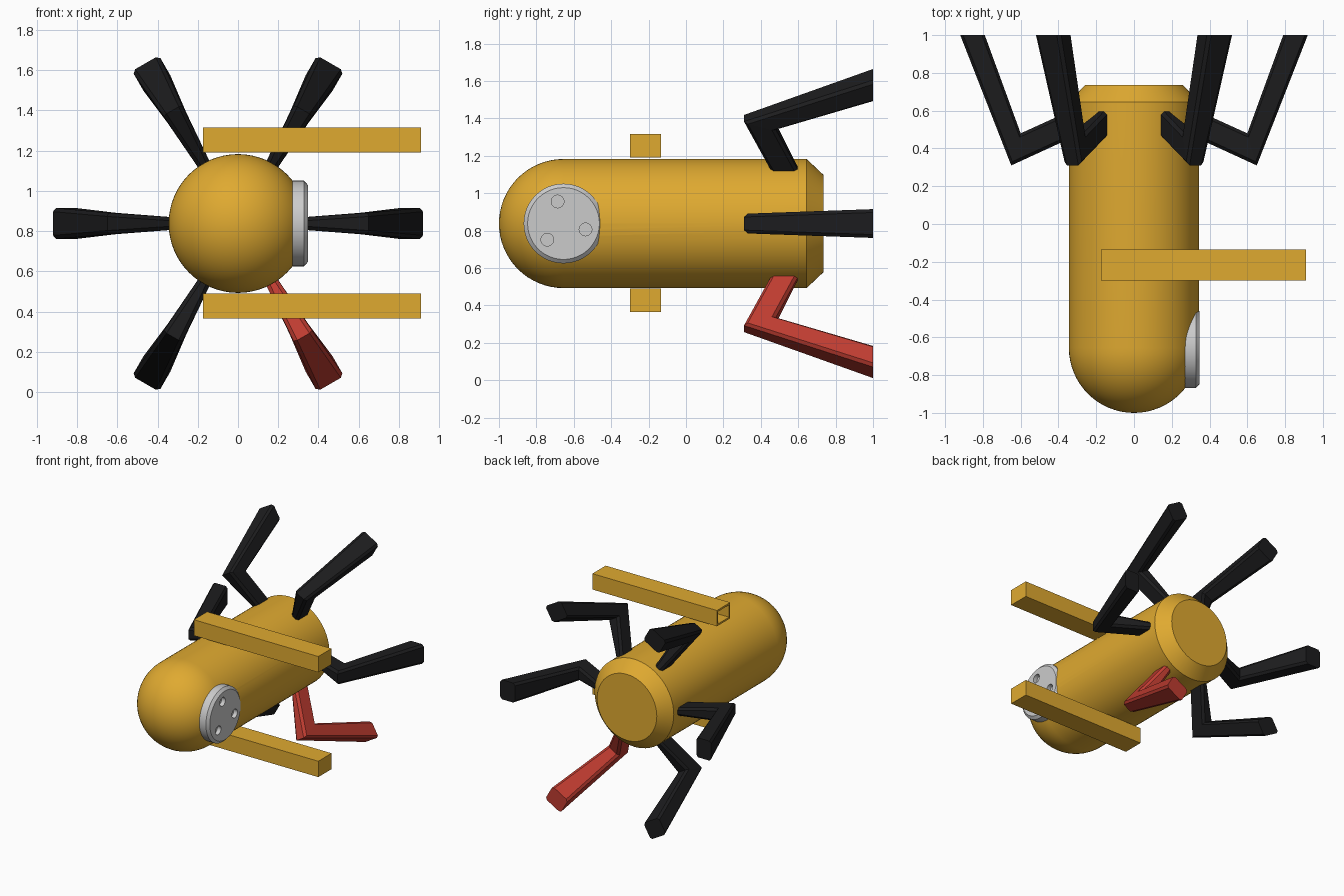
import bpy, bmesh
from math import sin, cos, pi, radians

if "Cube" in bpy.data.objects:
    bpy.data.objects.remove(bpy.data.objects["Cube"])

ZC = 0.838   # height of the hull axis
R = 0.345    # hull radius
NOSE = -0.655


def material(name, rgb):
    m = bpy.data.materials.new(name)
    m.diffuse_color = (*rgb, 1)
    m.use_nodes = True
    m.node_tree.nodes["Principled BSDF"].inputs["Base Color"].default_value = m.diffuse_color
    return m


YELLOW = material("yellow", (0.74, 0.40, 0.03))
BLACK = material("black", (0.012, 0.012, 0.013))
RED = material("red", (0.52, 0.045, 0.03))


def finish(name, bm, mat=None, smooth=False):
    bmesh.ops.recalc_face_normals(bm, faces=bm.faces)
    me = bpy.data.meshes.new(name)
    bm.to_mesh(me)
    bm.free()
    ob = bpy.data.objects.new(name, me)
    bpy.context.collection.objects.link(ob)
    if mat:
        me.materials.append(mat)
    if smooth:
        shade(ob)
    return ob


def activate(ob):
    bpy.ops.object.select_all(action='DESELECT')
    ob.select_set(True)
    bpy.context.view_layer.objects.active = ob


def shade(ob):
    activate(ob)
    bpy.ops.object.shade_smooth_by_angle(angle=radians(30))


def skin(bm, rings):
    """Join closed rings of verts; cap rings with more than one vert."""
    for a, b in zip(rings, rings[1:]):
        n = max(len(a), len(b))
        for i in range(n):
            j = (i + 1) % n
            if len(a) == 1:
                bm.faces.new((a[0], b[i], b[j]))
            else:
                bm.faces.new((a[i], a[j], b[j], b[i]))
    for ring in (rings[0], rings[-1]):
        if len(ring) > 2:
            bm.faces.new(ring)


def lathe(name, profile, place, n, mat=None):
    """Revolve (axial, radius) points; place maps them into the scene."""
    bm = bmesh.new()
    rings = []
    for a, r in profile:
        k = n if r > 0 else 1
        rings.append([bm.verts.new(place(a, r * cos(2 * pi * i / k), r * sin(2 * pi * i / k)))
                      for i in range(k)])
    skin(bm, rings)
    return finish(name, bm, mat, True)


def cut(ob, cutter):
    mod = ob.modifiers.new("cut", 'BOOLEAN')
    mod.object = cutter
    mod.operation = 'DIFFERENCE'
    mod.solver = 'EXACT'
    activate(ob)
    bpy.ops.object.modifier_apply(modifier=mod.name)
    bpy.data.objects.remove(cutter)


# Hull: round nose, straight barrel, chamfered flat tail
nose = [(NOSE - R * cos(i * pi / 32), R * sin(i * pi / 32)) for i in range(17)]
hull = lathe("hull", nose + [(0.645, R), (0.735, 0.26)],
             lambda a, u, v: (u, a, ZC + v), 64, YELLOW)

# Round side plate with three recessed holes
plate = lathe("side_plate", [(0.25, 0.213), (0.328, 0.213), (0.347, 0.192)],
              lambda a, u, v: (a, NOSE + u, ZC + v), 48)
for deg in (105, 225, 345):
    y = NOSE + 0.122 * cos(radians(deg))
    z = ZC + 0.122 * sin(radians(deg))
    for target, depth, r in ((plate, 0.315, 0.034), (hull, 0.305, 0.036)):
        cut(target, lathe("hole_cutter", [(depth, r), (0.40, r)],
                          lambda a, u, v: (a, y + u, z + v), 24))
shade(plate)
shade(hull)

# Two square bars above and below, hollow at the left end
for name, z in (("upper_bar", 1.253), ("lower_bar", 0.428)):
    bm = bmesh.new()
    bmesh.ops.create_cube(bm, size=1)
    for v in bm.verts:
        v.co = (0.3675 + v.co.x * 1.085, -0.2175 + v.co.y * 0.165, z + v.co.z * 0.125)
    bm.normal_update()
    end = min(bm.faces, key=lambda f: f.calc_center_median().x)
    bmesh.ops.inset_region(bm, faces=[end], thickness=0.02)
    deep = bmesh.ops.extrude_discrete_faces(bm, faces=[end])["faces"][0]
    bmesh.ops.translate(bm, vec=(1.04, 0, 0), verts=deep.verts)
    finish(name, bm, YELLOW)

# Bent legs: stations of outer (r, y), inner (r, y), half thickness
STATIONS = [((0.28, 0.48), (0.28, 0.625), 0.028),
            ((0.65, 0.31), (0.60, 0.48), 0.053),
            ((0.92, 1.0), (0.79, 1.0), 0.077)]
for k in range(6):
    ang = radians(60 * k)
    bm = bmesh.new()
    rings = []
    for outer, inner, h in STATIONS:
        c = h - 0.018
        ring = []
        for f, t in ((0, -c), (0, c), (0.12, h), (0.88, h),
                     (1, c), (1, -c), (0.88, -h), (0.12, -h)):
            r = outer[0] + (inner[0] - outer[0]) * f
            y = outer[1] + (inner[1] - outer[1]) * f
            ring.append(bm.verts.new((r * cos(ang) - t * sin(ang), y,
                                      ZC + r * sin(ang) + t * cos(ang))))
        rings.append(ring)
    skin(bm, rings)
    finish(f"leg_{k + 1}", bm, RED if k == 5 else BLACK)
